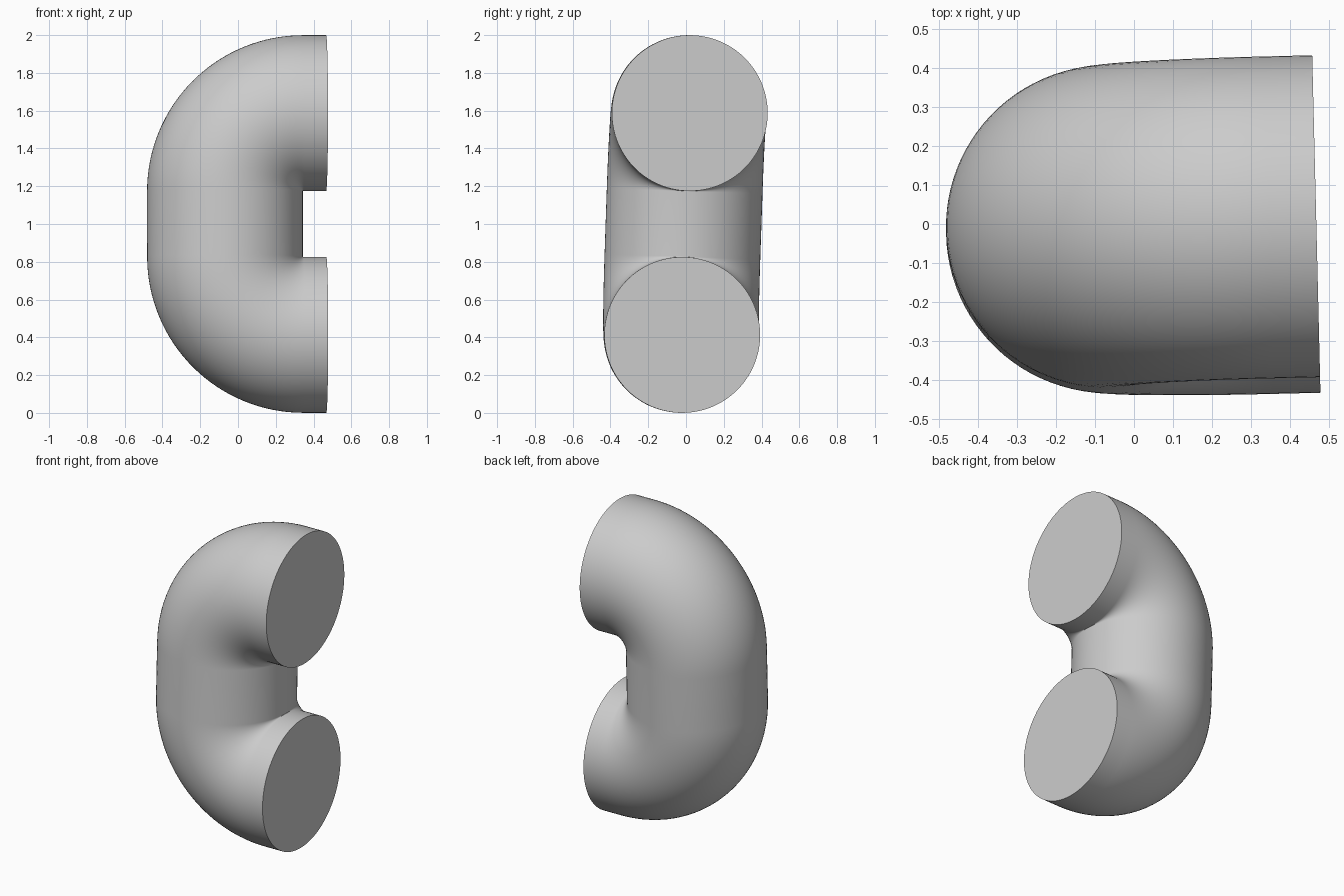
import bpy, bmesh, math
from mathutils import Vector

if "Cube" in bpy.data.objects:
    bpy.data.objects.remove(bpy.data.objects["Cube"])

R_TUBE = 0.4125      # tube radius
R_BEND = 0.4140      # centreline bend radius (inner corner nearly sharp)
HALF = 0.5875        # half spacing of the two open arms
SIDES, STEPS = 96, 32

# Slightly tilted plane the U-shaped path lies in
mid = Vector((0.467, 0.0, 1.0))
u = Vector((1, 0.0244, 0)).normalized()
v = Vector((0, 0.034, 1))
v = (v - u * v.dot(u)).normalized()
n = u.cross(v)

# Path stations (a, b, angle): lower arm, lower bend, upper bend, upper arm
a0 = -0.122
lower = [(0.0, -HALF, 0.0)]
for i in range(STEPS + 1):
    t = math.pi / 2 * i / STEPS
    lower.append((a0 - R_BEND * math.sin(t),
                  -HALF + R_BEND * (1 - math.cos(t)), t))
path = lower + [(a, -b, math.pi - t) for a, b, t in reversed(lower)]

# Sweep the round section along the path and close both ends
bm = bmesh.new()
rings = []
for a, b, t in path:
    centre = mid + u * a + v * b
    out = -u * math.sin(t) - v * math.cos(t)
    ring = []
    for k in range(SIDES):
        p = 2 * math.pi * k / SIDES
        ring.append(bm.verts.new(centre + R_TUBE * (out * math.cos(p) + n * math.sin(p))))
    rings.append(ring)
for r, s in zip(rings, rings[1:]):
    for k in range(SIDES):
        j = (k + 1) % SIDES
        bm.faces.new((r[k], r[j], s[j], s[k]))
bm.faces.new(rings[0])
bm.faces.new(rings[-1])
bmesh.ops.recalc_face_normals(bm, faces=bm.faces[:])

mesh = bpy.data.meshes.new("bent_tube")
bm.to_mesh(mesh)
bm.free()
tube = bpy.data.objects.new("bent_tube", mesh)
bpy.context.collection.objects.link(tube)

# Plain grey
grey = bpy.data.materials.new("light grey")
grey.diffuse_color = (0.6, 0.6, 0.6, 1)
grey.use_nodes = True
grey.node_tree.nodes["Principled BSDF"].inputs["Base Color"].default_value = grey.diffuse_color
mesh.materials.append(grey)

# Smooth tube, sharp end rims
bpy.context.view_layer.objects.active = tube
tube.select_set(True)
bpy.ops.object.shade_smooth_by_angle(angle=math.radians(40))
